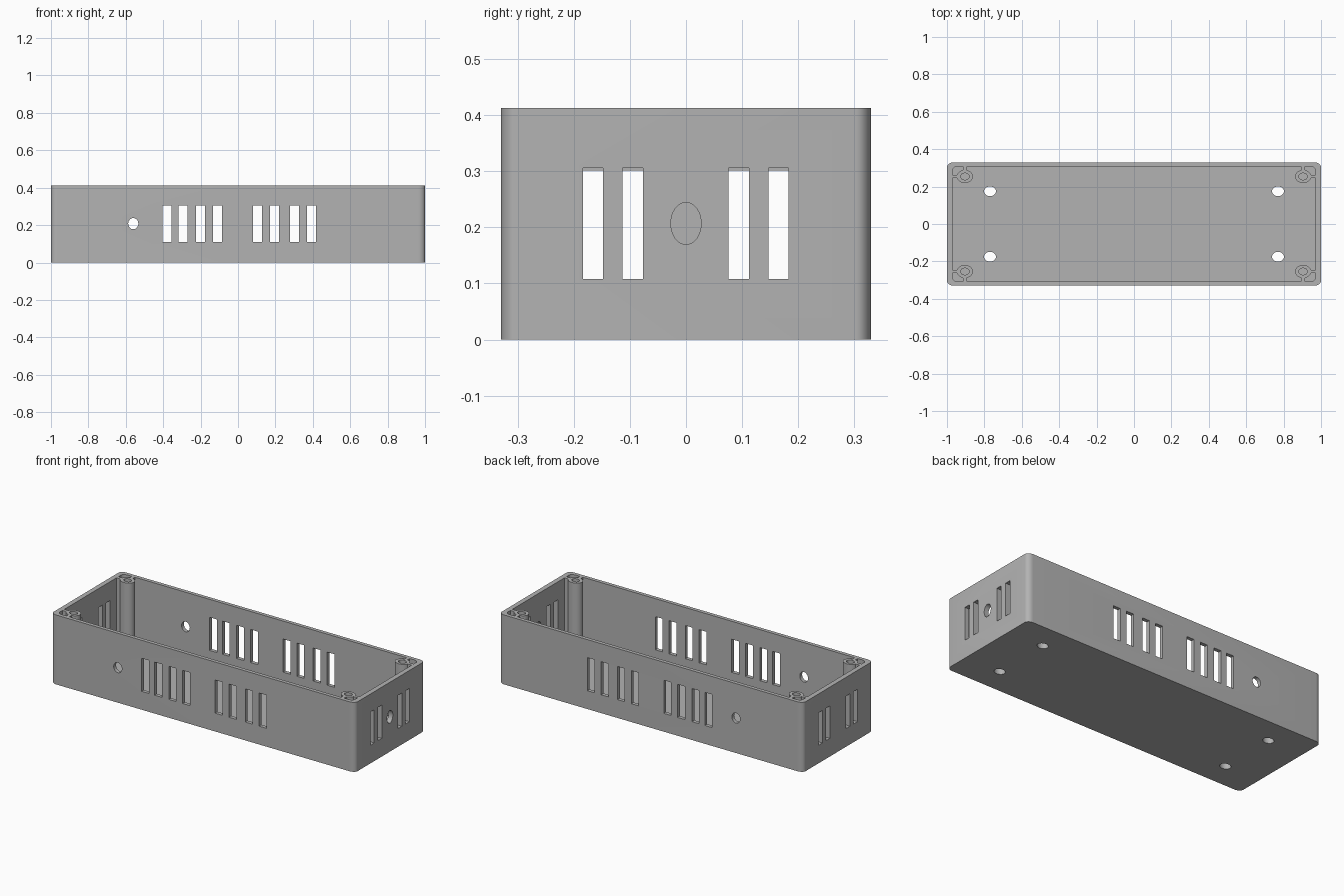
import bpy, bmesh, math

if "Cube" in bpy.data.objects:
    bpy.data.objects.remove(bpy.data.objects["Cube"])

HEIGHT = 0.413
FLOOR = 0.035


def prism(bm, outline, z0, z1):
    """Extrude a counter-clockwise xy outline from z0 to z1."""
    low = [bm.verts.new((x, y, z0)) for x, y in outline]
    high = [bm.verts.new((x, y, z1)) for x, y in outline]
    n = len(outline)
    bm.faces.new(low[::-1])
    bm.faces.new(high)
    for i in range(n):
        j = (i + 1) % n
        bm.faces.new((low[i], low[j], high[j], high[i]))


def ellipse(cx, cy, rx, ry, n=32):
    return [(cx + rx * math.cos(2 * math.pi * i / n),
             cy + ry * math.sin(2 * math.pi * i / n)) for i in range(n)]


def rounded(hx, hy, rx, ry, steps=8):
    pts = []
    for k, (sx, sy) in enumerate(((1, 1), (-1, 1), (-1, -1), (1, -1))):
        for i in range(steps + 1):
            a = math.pi / 2 * (k + i / steps)
            pts.append((sx * (hx - rx) + rx * math.cos(a),
                        sy * (hy - ry) + ry * math.sin(a)))
    return pts


def box(bm, x0, x1, y0, y1, z0, z1):
    prism(bm, [(x0, y0), (x1, y0), (x1, y1), (x0, y1)], z0, z1)


def wall_hole(bm, axis, along, z, r, rz, start, end):
    """Elliptical cutter running through a wall along the x or y axis."""
    first = len(bm.verts)
    prism(bm, ellipse(along, z, r, rz), start, end)
    bm.verts.ensure_lookup_table()
    new = bm.verts[first:]
    for v in new:
        a, b, c = v.co
        v.co = (c, a, b) if axis == 'x' else (a, c, b)


def make(name, bm):
    bmesh.ops.recalc_face_normals(bm, faces=bm.faces)
    mesh = bpy.data.meshes.new(name)
    bm.to_mesh(mesh)
    bm.free()
    ob = bpy.data.objects.new(name, mesh)
    bpy.context.collection.objects.link(ob)
    return ob


def combine(target, tool, operation):
    mod = target.modifiers.new(tool.name, 'BOOLEAN')
    mod.object = tool
    mod.operation = operation
    mod.solver = 'EXACT'
    mod.use_self = tool.name == 'post_ribs'
    tool.hide_render = True
    bpy.context.view_layer.objects.active = target
    bpy.ops.object.modifier_apply(modifier=mod.name)
    bpy.data.objects.remove(tool)


# Outer case with rounded upright corners
bm = bmesh.new()
prism(bm, rounded(1.0, 0.33, 0.036, 0.027), 0, HEIGHT)
case = make('case', bm)

# Open cavity
bm = bmesh.new()
prism(bm, rounded(0.971, 0.308, 0.03, 0.022), FLOOR, HEIGHT + 0.1)
combine(case, make('cavity', bm), 'DIFFERENCE')

# Corner screw posts, then the ribs tying them to the walls
corners = [(sx, sy) for sx in (-1, 1) for sy in (-1, 1)]
bm = bmesh.new()
for sx, sy in corners:
    prism(bm, ellipse(sx * 0.904, sy * 0.254, 0.043, 0.035), FLOOR - 0.01, HEIGHT)
combine(case, make('screw_posts', bm), 'UNION')
bm = bmesh.new()
for sx, sy in corners:
    x, y = sx * 0.904, sy * 0.254
    xs = sorted((x + sx * 0.032, sx * 0.98))
    ys = sorted((y + sy * 0.026, sy * 0.315))
    box(bm, *xs, y - 0.009, y + 0.009, FLOOR - 0.01, HEIGHT)
    box(bm, x - 0.01, x + 0.01, *ys, FLOOR - 0.01, HEIGHT)
combine(case, make('post_ribs', bm), 'UNION')

# Screw bores, floor holes, vent slots and cable holes
bm = bmesh.new()
for sx, sy in corners:
    prism(bm, ellipse(sx * 0.904, sy * 0.254, 0.023, 0.018), 0.06, HEIGHT + 0.1)
    prism(bm, ellipse(sx * 0.77, sy * 0.175, 0.032, 0.026), -0.1, FLOOR + 0.05)
for s in (-1, 1):
    ys = sorted((s * 0.295, s * 0.4))
    for x in (-0.379, -0.294, -0.2, -0.109, 0.105, 0.196, 0.303, 0.394):
        box(bm, x - 0.024, x + 0.024, *ys, 0.109, 0.306)
    wall_hole(bm, 'y', -0.56, 0.208, 0.027, 0.03, *ys)
    xs = sorted((s * 0.955, s * 1.1))
    for y in (-0.166, -0.095, 0.094, 0.165):
        box(bm, *xs, y - 0.018, y + 0.018, 0.108, 0.306 if s > 0 else 0.301)
wall_hole(bm, 'x', 0.0, 0.207, 0.027, 0.0375, 0.955, 1.1)
combine(case, make('openings', bm), 'DIFFERENCE')

# Single grey plastic
grey = bpy.data.materials.new('grey_plastic')
grey.diffuse_color = (0.45, 0.45, 0.45, 1)
grey.use_nodes = True
grey.node_tree.nodes["Principled BSDF"].inputs["Base Color"].default_value = grey.diffuse_color
case.data.materials.clear()
case.data.materials.append(grey)

bpy.ops.object.select_all(action='DESELECT')
case.select_set(True)
bpy.context.view_layer.objects.active = case
bpy.ops.object.shade_smooth_by_angle(angle=math.radians(30))
